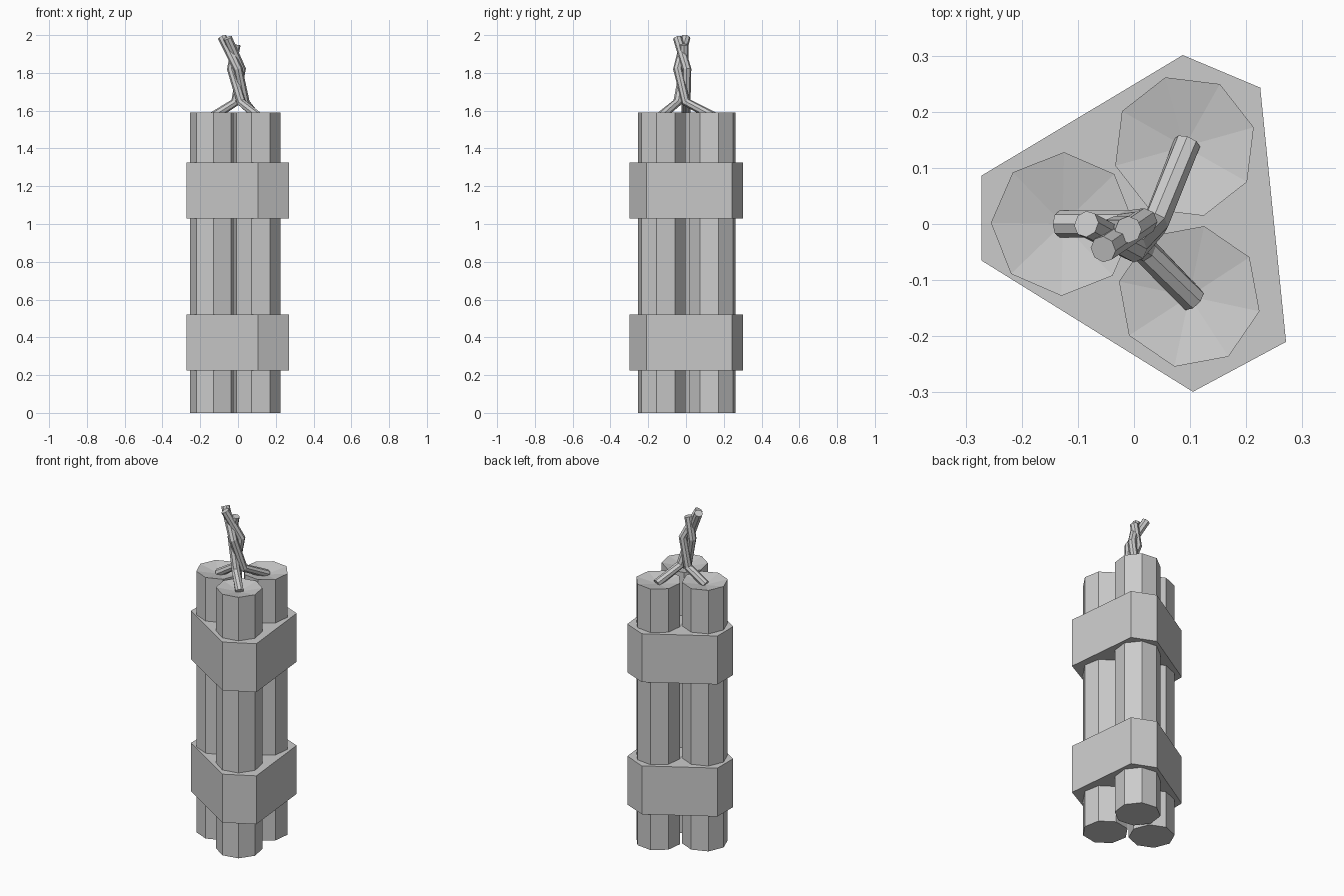
import bpy, bmesh, math
from mathutils import Vector

if "Cube" in bpy.data.objects:
    bpy.data.objects.remove(bpy.data.objects["Cube"])

grey = bpy.data.materials.new("plain_grey")
grey.diffuse_color = (0.6, 0.6, 0.6, 1)
grey.use_nodes = True
grey.node_tree.nodes["Principled BSDF"].inputs["Base Color"].default_value = grey.diffuse_color


def finish(name, bm):
    bmesh.ops.recalc_face_normals(bm, faces=bm.faces)
    me = bpy.data.meshes.new(name)
    bm.to_mesh(me)
    bm.free()
    me.materials.append(grey)
    ob = bpy.data.objects.new(name, me)
    bpy.context.collection.objects.link(ob)


def prism(name, outline, z0, z1, dish=0.0):
    """Upright prism; a dish sinks the middle of the top face."""
    bm = bmesh.new()
    base = bm.faces.new([bm.verts.new((x, y, z0)) for x, y in outline])
    ext = bmesh.ops.extrude_face_region(bm, geom=[base], use_keep_orig=True)["geom"]
    bmesh.ops.translate(bm, vec=(0, 0, z1 - z0),
                        verts=[g for g in ext if isinstance(g, bmesh.types.BMVert)])
    if dish:
        top = next(g for g in ext if isinstance(g, bmesh.types.BMFace))
        mid = bmesh.ops.poke(bm, faces=[top])["verts"][0]
        mid.co.z -= dish
    finish(name, bm)


def tube(name, path, radius, sides=8):
    """Sweep a small polygon along a path of points."""
    pts = [Vector(p) for p in path]
    bm = bmesh.new()
    rings = []
    for i, p in enumerate(pts):
        t = (pts[min(i + 1, len(pts) - 1)] - pts[max(i - 1, 0)]).normalized()
        u = (Vector((1, 0, 0)) - t * t.x).normalized()
        v = t.cross(u)
        rings.append([bm.verts.new(p + radius * (u * math.cos(a) + v * math.sin(a)))
                      for a in (math.tau * k / sides for k in range(sides))])
    for r0, r1 in zip(rings, rings[1:]):
        for k in range(sides):
            n = (k + 1) % sides
            bm.faces.new((r0[k], r0[n], r1[n], r1[k]))
    bm.faces.new(rings[0])
    bm.faces.new(rings[-1])
    finish(name, bm)


# Three octagonal sticks with dished tops: centre x, y, turn
sticks = [(0.09, 0.138, 15.5), (-0.127, 0.0, -1), (0.0985, -0.129, 33)]
for i, (cx, cy, turn) in enumerate(sticks):
    ring = [(cx + 0.128 * math.cos(math.radians(turn + 45 * k)),
             cy + 0.128 * math.sin(math.radians(turn + 45 * k))) for k in range(8)]
    prism(f"stick_{i + 1}", ring, 0.0, 1.59, 0.025)

# Two straps around the bundle
strap = [(0.087, 0.301), (0.225, 0.243), (0.271, -0.21),
         (0.105, -0.299), (-0.272, -0.065), (-0.272, 0.086)]
prism("lower_strap", strap, 0.225, 0.52)
prism("upper_strap", strap, 1.03, 1.325)


# Three fuses that twist round each other and splay at the tip
def around(deg, x, y, z, r=0.03):
    a = math.radians(deg)
    return (x + r * math.cos(a), y + r * math.sin(a), z)


fuses = [((0.095, 0.145, 1.57), 30, (-0.085, 0.0, 1.99)),
         ((-0.132, 0.0, 1.57), 150, (-0.055, -0.045, 1.985)),
         ((0.105, -0.135, 1.57), -80, (-0.01, -0.01, 1.95))]
for i, (start, ang, tip) in enumerate(fuses):
    tube(f"fuse_{i + 1}",
         [start, around(ang, 0.012, -0.015, 1.645), around(ang - 110, -0.005, -0.015, 1.82), tip],
         0.024)
